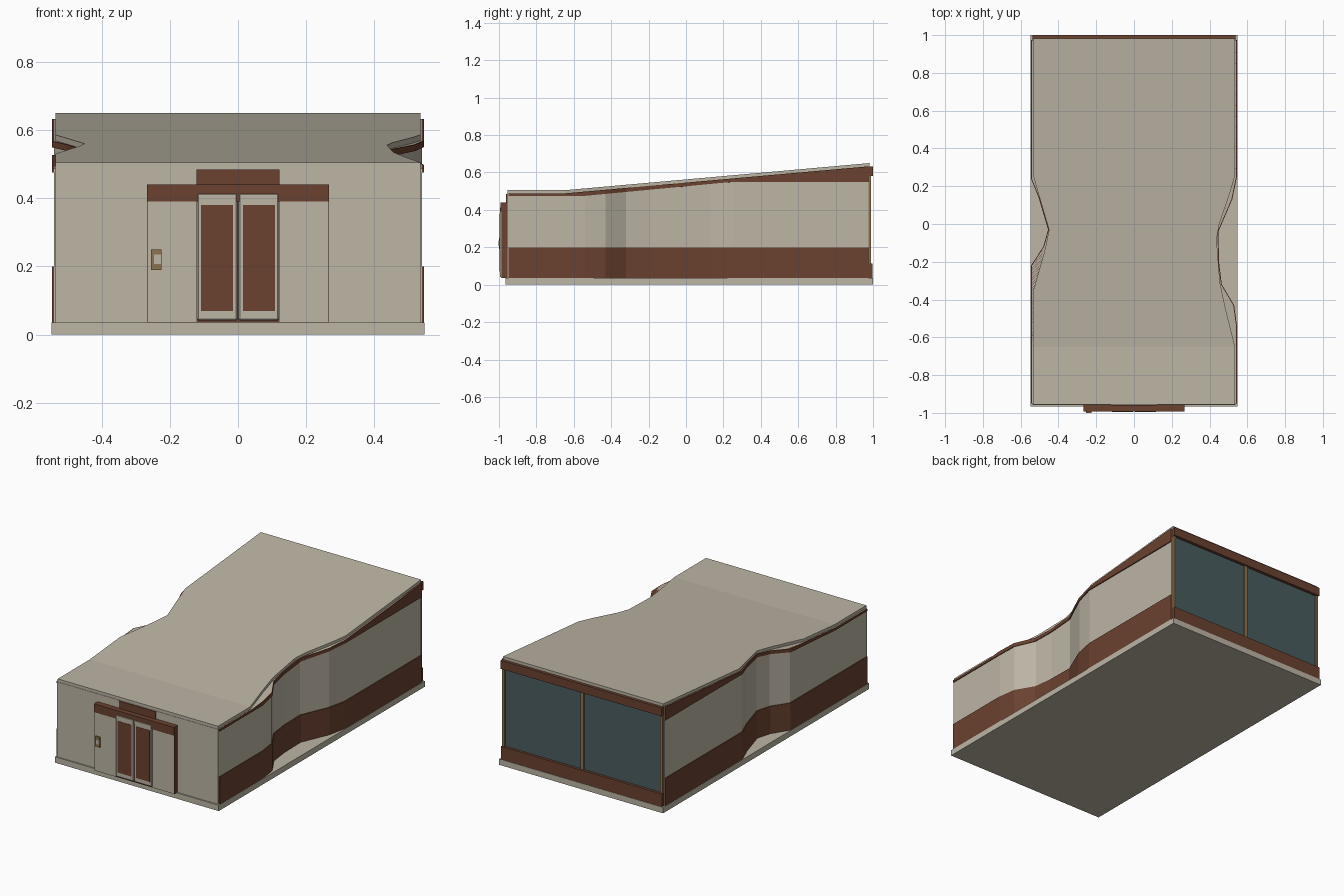
import bpy, bmesh
from mathutils import Vector

cube = bpy.data.objects.get("Cube")
if cube:
    bpy.data.objects.remove(cube)


def material(name, rgb):
    m = bpy.data.materials.new(name)
    m.use_nodes = True
    m.diffuse_color = (*rgb, 1)
    m.node_tree.nodes["Principled BSDF"].inputs["Base Color"].default_value = (*rgb, 1)
    return m


beige = material("warm beige", (0.51, 0.465, 0.38))
brown = material("dark brown", (0.145, 0.054, 0.029))
glass = material("teal glass", (0.067, 0.107, 0.114))
tan = material("tan frame", (0.27, 0.175, 0.08))


def finish(name, bm, mat):
    bmesh.ops.recalc_face_normals(bm, faces=bm.faces)
    mesh = bpy.data.meshes.new(name)
    bm.to_mesh(mesh)
    bm.free()
    mesh.materials.append(mat)
    obj = bpy.data.objects.new(name, mesh)
    bpy.context.collection.objects.link(obj)
    return obj


def box(name, x, y, z, mat):
    bm = bmesh.new()
    bmesh.ops.create_cube(bm, size=1)
    for v in bm.verts:
        v.co = [lo + (c + 0.5) * (hi - lo) for c, (lo, hi) in zip(v.co, (x, y, z))]
    return finish(name, bm, mat)


KINK = -0.65


def roof_z(y):
    return 0.505 + max(0, y - KINK) * 0.089


def under_roof(y):
    return roof_z(y) - 0.017


def trim_z(y):
    return 0.475 + 0.075 * min(1, max(0, (y + 0.54) / 0.79))


def prism(name, outline, low, high, mat):
    """Plan outline raised between two heights that depend on y."""
    bm = bmesh.new()
    bm.faces.new([bm.verts.new((x, y, 0)) for x, y in outline])
    bmesh.ops.bisect_plane(bm, geom=bm.verts[:] + bm.edges[:] + bm.faces[:],
                           plane_co=Vector((0, KINK, 0)), plane_no=Vector((0, 1, 0)))
    bottom = bm.verts[:]
    ext = bmesh.ops.extrude_face_region(bm, geom=bm.faces[:], use_keep_orig=True)
    top = [g for g in ext["geom"] if isinstance(g, bmesh.types.BMVert)]
    for v in bottom:
        v.co.z = low(v.co.y)
    for v in top:
        v.co.z = high(v.co.y)
    return finish(name, bm, mat)


# Waisted side walls in plan, front to back on the left, back to front on the right
left_wall = [(0.54, -0.95), (0.54, -0.54), (0.525, -0.43), (0.46, -0.32), (0.445, -0.2),
             (0.442, -0.04), (0.515, 0.13), (0.54, 0.25), (0.54, 0.975)]
right_wall = [(-0.54, 0.975), (-0.54, 0.24), (-0.5, 0.14), (-0.45, -0.03),
              (-0.475, -0.12), (-0.54, -0.22), (-0.54, -0.95)]
plan = left_wall + right_wall
outer_plan = [(x + (0.005 if x > 0 else -0.005), y) for x, y in plan]

prism("wall_body", plan, lambda y: 0.03, under_roof, beige)
prism("lower_wall_band", outer_plan, lambda y: 0.035, lambda y: 0.2, brown)
prism("upper_wall_trim", outer_plan, trim_z, under_roof, brown)

# Sloping roof with its own waisted edge
roof_plan = [(0.535, -0.955), (0.535, -0.65), (0.485, -0.45), (0.455, -0.31), (0.437, -0.08),
             (0.452, 0.0), (0.51, 0.17), (0.535, 0.26), (0.535, 0.982),
             (-0.535, 0.982), (-0.535, 0.26), (-0.5, 0.14), (-0.45, -0.03),
             (-0.47, -0.13), (-0.535, -0.36), (-0.535, -0.955)]
prism("roof", roof_plan, lambda y: roof_z(y) - 0.018, roof_z, beige)

# Base and front wall
box("base_slab", (-0.547, 0.547), (-0.965, 1.0), (0, 0.035), beige)
box("front_wall", (-0.537, 0.537), (-0.957, -0.94), (0.035, 0.487), beige)

# Entrance surround
box("entrance_block", (-0.265, 0.265), (-0.985, -0.95), (0.035, 0.4), brown)
box("entrance_lintel", (-0.267, 0.267), (-0.992, -0.95), (0.39, 0.44), brown)
box("entrance_header", (-0.122, 0.122), (-0.962, -0.95), (0.43, 0.485), brown)

for side, s in (("left", 1), ("right", -1)):
    def span(a, b):
        return tuple(sorted((a * s, b * s)))
    box(side + "_entrance_panel", span(0.122, 0.264), (-0.989, -0.984), (0.037, 0.39), beige)
    door = box(side + "_door", span(0.002, 0.12), (-0.994, -0.98), (0.042, 0.415), beige)
    bevel = door.modifiers.new("soft_edges", "BEVEL")
    bevel.width = 0.004
    bevel.segments = 1
    box(side + "_door_window", span(0.015, 0.108), (-0.996, -0.993), (0.07, 0.38), brown)
    # Rear window half
    box(side + "_rear_glass", span(0.0, 0.53), (0.974, 0.982), (0.11, 0.59), glass)
    box(side + "_rear_post", span(0.518, 0.535), (0.974, 0.99), (0.11, 0.585), tan)

# Entry keypad
box("keypad", (-0.255, -0.224), (-1.0, -0.988), (0.19, 0.25), tan)
box("keypad_screen", (-0.247, -0.226), (-1.0015, -0.999), (0.207, 0.235), beige)

# Rear window frame
box("rear_center_post", (-0.01, 0.01), (0.974, 0.99), (0.11, 0.585), tan)
box("rear_lower_band", (-0.537, 0.537), (0.97, 0.998), (0.035, 0.113), brown)
box("rear_upper_band", (-0.537, 0.537), (0.97, 1.0), (0.582, 0.633), brown)
